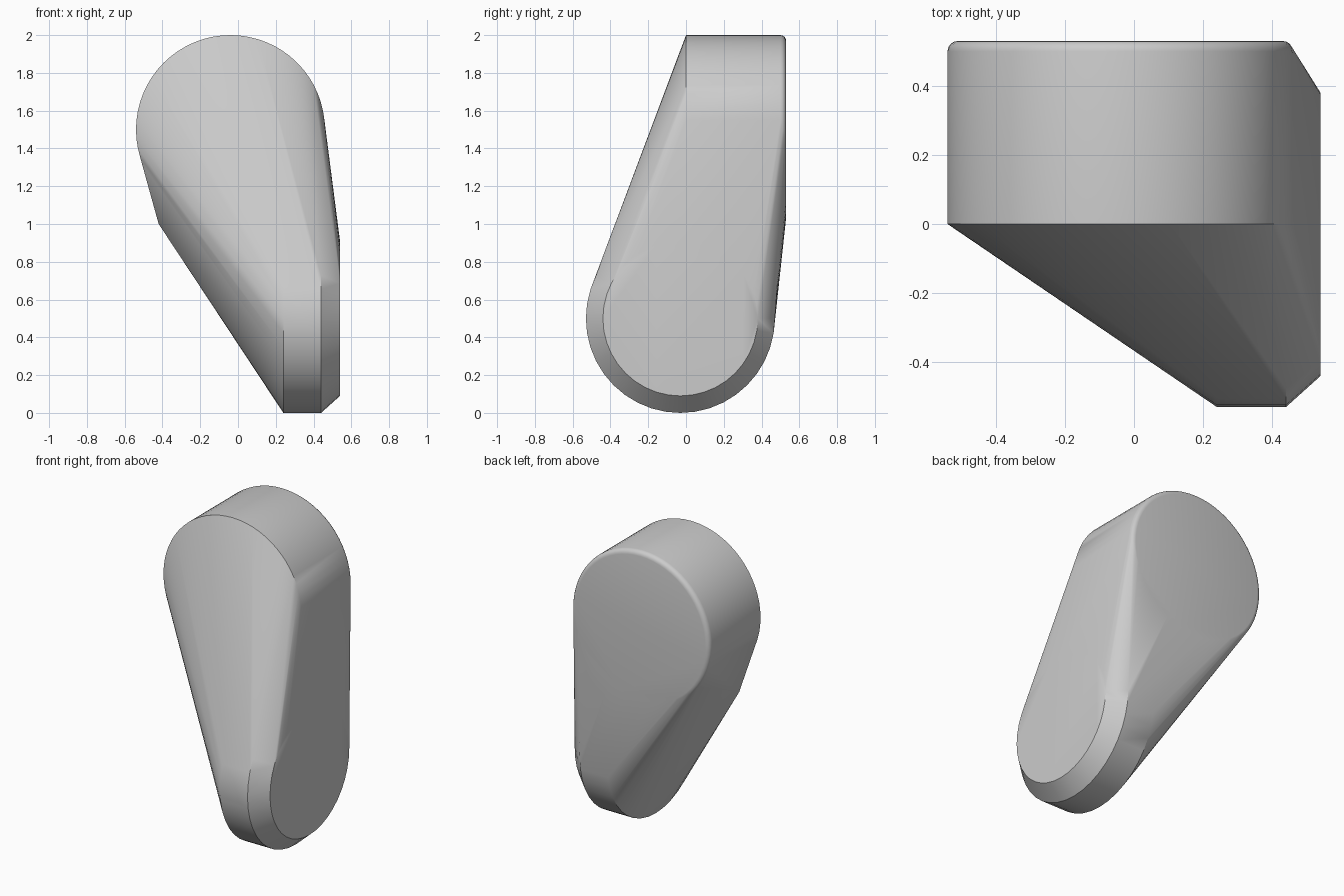
import bpy, bmesh, math
from mathutils import Vector

cube = bpy.data.objects.get("Cube")
if cube:
    bpy.data.objects.remove(cube, do_unlink=True)

# Single plain grey material
grey = bpy.data.materials.new("plain_grey")
grey.use_nodes = True
colour = (0.6, 0.6, 0.6, 1)
grey.diffuse_color = colour
grey.node_tree.nodes["Principled BSDF"].inputs["Base Color"].default_value = colour


def ring(bm, centre, radius, u, v, sides):
    """Add a circle of points in the plane of axes u and v."""
    for i in range(sides):
        a = 2 * math.pi * i / sides
        bm.verts.new(Vector(centre) + radius * (math.cos(a) * u + math.sin(a) * v))


X, Y, Z = Vector((1, 0, 0)), Vector((0, 1, 0)), Vector((0, 0, 1))
bm = bmesh.new()

# Upper drum facing front to back, with a rounded back rim
ring(bm, (-0.04, 0, 1.5), 0.5, X, Z, 64)
bevel = 0.03
for step in range(5):
    a = math.pi / 2 * step / 4
    y = 0.53 - bevel + bevel * math.sin(a)
    ring(bm, (-0.04, y, 1.5), 0.5 - bevel + bevel * math.cos(a), X, Z, 64)

# Lower drum facing sideways, with a chamfered outer rim
for x, radius in ((0.24, 0.5), (0.44, 0.5), (0.54, 0.41)):
    ring(bm, (x, -0.03, 0.5), radius, Y, Z, 40)

# Shoulder corner between the drums
bm.verts.new((-0.42, 0.05, 1.0))

# Skin stretched over both drums
hull = bmesh.ops.convex_hull(bm, input=bm.verts[:], use_existing_faces=False)
spare = {g for g in hull["geom_interior"] + hull["geom_unused"]
         if isinstance(g, bmesh.types.BMVert)}
bmesh.ops.delete(bm, geom=list(spare), context='VERTS')
bmesh.ops.dissolve_limit(bm, angle_limit=math.radians(0.5),
                         verts=bm.verts[:], edges=bm.edges[:])
bmesh.ops.recalc_face_normals(bm, faces=bm.faces[:])

mesh = bpy.data.meshes.new("twisted_body")
bm.to_mesh(mesh)
bm.free()
mesh.materials.append(grey)
body = bpy.data.objects.new("twisted_body", mesh)
bpy.context.collection.objects.link(body)

# Smooth shading with sharp rims
bpy.ops.object.select_all(action='DESELECT')
body.select_set(True)
bpy.context.view_layer.objects.active = body
bpy.ops.object.shade_smooth_by_angle(angle=math.radians(30))
